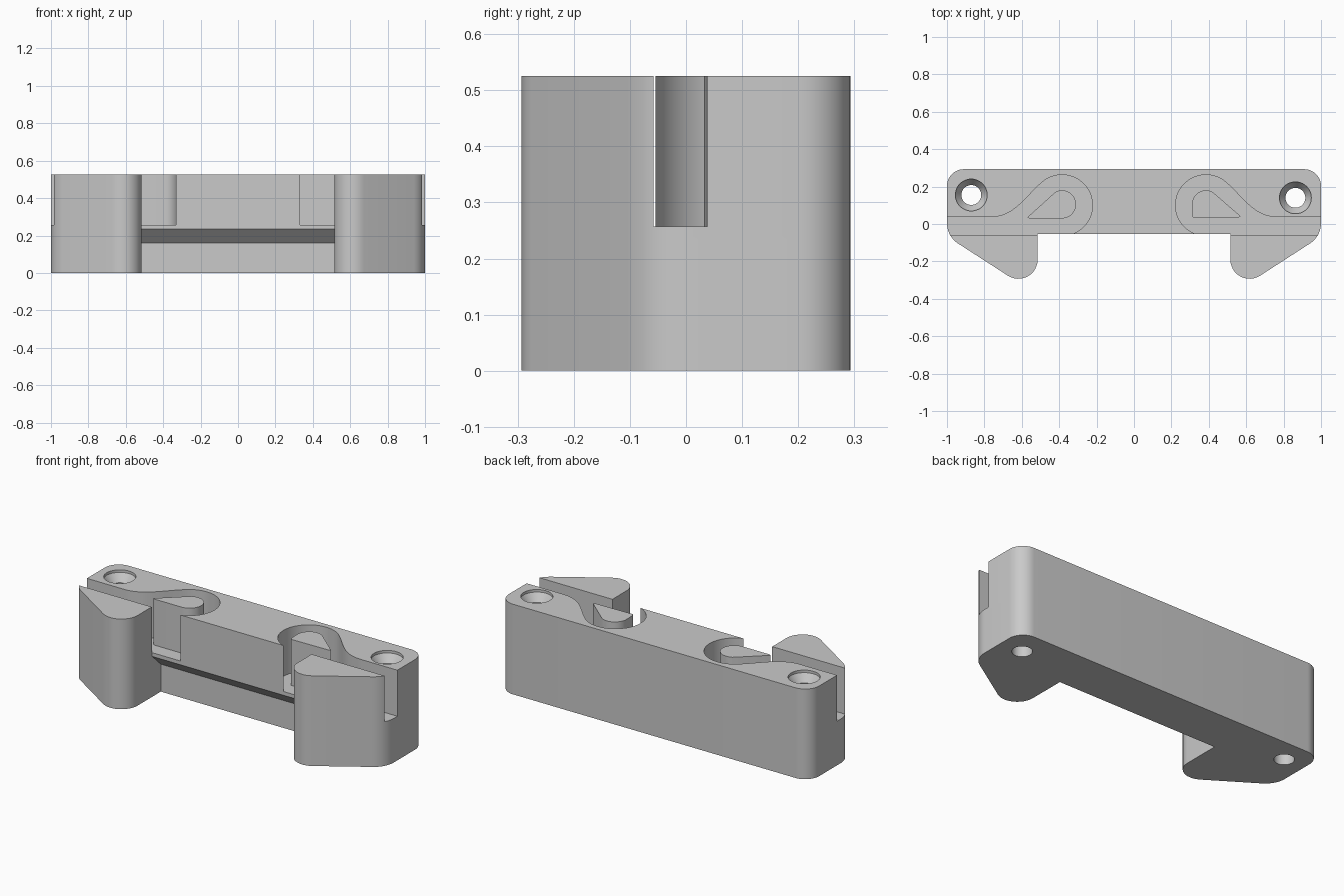
import bpy, bmesh
from math import cos, sin, tan, radians
from mathutils import Vector

if "Cube" in bpy.data.objects:
    bpy.data.objects.remove(bpy.data.objects["Cube"])

TOP, FLOOR = 0.525, 0.257
HOOK_X, HOOK_BACK, FRONT = 0.515, -0.058, -0.054
COLOUR = (0.59, 0.59, 0.59, 1)

grey = bpy.data.materials.new("light grey")
grey.use_nodes = True
grey.diffuse_color = COLOUR
grey.node_tree.nodes["Principled BSDF"].inputs["Base Color"].default_value = COLOUR


def arc(cx, cy, r, start, end, n=24):
    angles = [radians(start + (end - start) * i / n) for i in range(n + 1)]
    return [(cx + r * cos(t), cy + r * sin(t)) for t in angles]


def fillet(a, corner, b, r, n=12):
    """Round a corner between the directions towards a and b."""
    a, c, b = Vector(a), Vector(corner), Vector(b)
    u, v = (a - c).normalized(), (b - c).normalized()
    half = u.angle(v) / 2
    centre = c + (u + v).normalized() * r / sin(half)
    p = c + u * r / tan(half) - centre
    q = c + v * r / tan(half) - centre
    return [tuple(centre + p.slerp(q, i / n).normalized() * r) for i in range(n + 1)]


def bezier(p0, p1, p2, p3, n=20):
    p0, p1, p2, p3 = map(Vector, (p0, p1, p2, p3))
    ts = [i / n for i in range(n + 1)]
    return [tuple(p0*(1-t)**3 + p1*3*t*(1-t)**2 + p2*3*t*t*(1-t) + p3*t**3) for t in ts]


def mirror(points):
    return [(-x, y) for x, y in reversed(points)]


def prism(name, sections):
    """Solid skinned through (outline, height) sections, listed upwards."""
    bm = bmesh.new()
    loops = [[bm.verts.new((x, y, z)) for x, y in outline] for outline, z in sections]
    for lo, hi in zip(loops, loops[1:]):
        for i in range(len(lo)):
            j = (i + 1) % len(lo)
            bm.faces.new((lo[i], lo[j], hi[j], hi[i]))
    bm.faces.new(loops[0][::-1])
    bm.faces.new(loops[-1])
    mesh = bpy.data.meshes.new(name)
    bm.to_mesh(mesh)
    bm.free()
    mesh.materials.append(grey)
    obj = bpy.data.objects.new(name, mesh)
    bpy.context.collection.objects.link(obj)
    return obj


def activate(obj):
    bpy.ops.object.select_all(action="DESELECT")
    obj.select_set(True)
    bpy.context.view_layer.objects.active = obj


def cut(obj, cutter):
    cutter.hide_render = True
    mod = obj.modifiers.new("cut", "BOOLEAN")
    mod.operation, mod.solver, mod.object = "DIFFERENCE", "EXACT", cutter
    activate(obj)
    bpy.ops.object.modifier_apply(modifier=mod.name)
    bpy.data.objects.remove(cutter)


def outline(front):
    """Bracket outline with a rounded hook at each end."""
    tip, shoulder, back = (HOOK_X, -0.379), (1, -0.066), (1, 0.293)
    half = [(HOOK_X, front)]
    half += fillet((HOOK_X, front), tip, shoulder, 0.103)
    half += fillet(tip, shoulder, back, 0.13)
    half += fillet(shoulder, back, (0, 0.293), 0.09)
    return half + mirror(half)


# Bracket body, its front set back below a sloping overhang
body = prism("bracket_body", [(outline(0.025), 0), (outline(0.025), 0.16),
                              (outline(FRONT), 0.235), (outline(FRONT), TOP)])

# Cable channels: straight from the end, then swelling round the post
neck = arc(0.385, 0.1, 0.163, 50, 50, 1)[0]
channel = [(1.1, HOOK_BACK), (1.1, 0.038)]
channel += bezier((0.76, 0.038), (0.64, 0.038), (0.58, 0.148), neck)
channel += arc(0.385, 0.1, 0.163, 50, 251, 40)[1:]
channel += [(0.335, HOOK_BACK)]
for shape in (channel, mirror(channel)):
    cut(body, prism("channel_cutter", [(shape, FLOOR), (shape, TOP + 0.1)]))

# Countersunk screw holes
for x, y in ((0.863, 0.14), (-0.87, 0.155)):
    steps = [(0.053, -0.1), (0.053, TOP - 0.06), (0.085, TOP - 0.015), (0.085, TOP + 0.1)]
    cut(body, prism("screw_hole_cutter", [(arc(x, y, r, 0, 352.5, 47), z) for r, z in steps]))

# Teardrop posts standing in the channels
left = [(0.57, 0.042)] + arc(0.385, 0.105, 0.075, 62, 180) + [(0.312, 0.04), (0.32, 0.032), (0.56, 0.036)]
right = [(0.57, 0.036)] + arc(0.385, 0.105, 0.075, 62, 270) + [(0.56, 0.03)]
posts = [prism(name, [(shape, FLOOR - 0.01), (shape, TOP)])
         for name, shape in (("left_post", left), ("right_post", mirror(right)))]

for obj in [body] + posts:
    activate(obj)
    bpy.ops.object.shade_smooth_by_angle(angle=radians(30))
